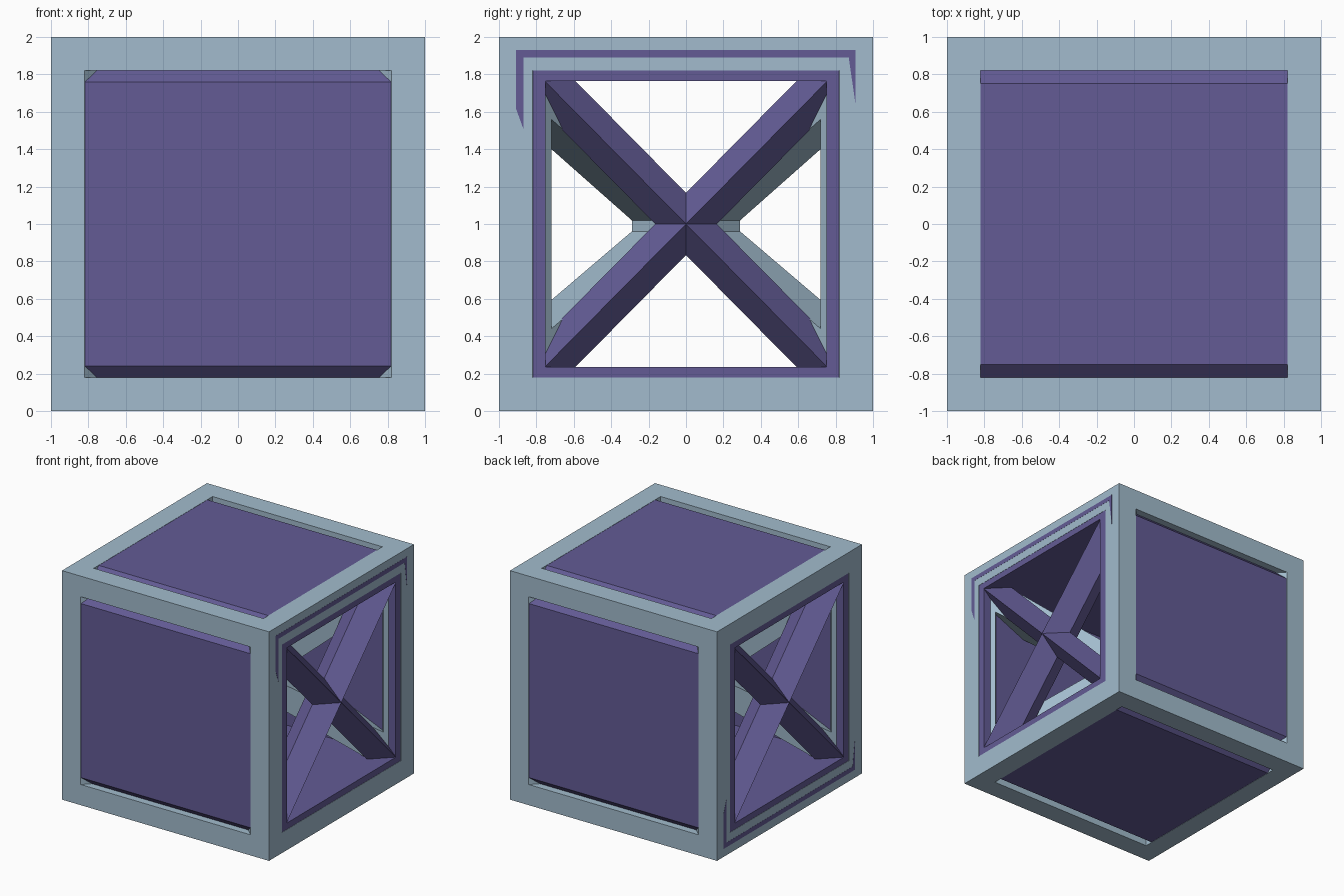
import bpy, bmesh
from mathutils import Vector

if "Cube" in bpy.data.objects:
    bpy.data.objects.remove(bpy.data.objects["Cube"])


def material(name, rgb):
    m = bpy.data.materials.new(name)
    m.diffuse_color = (*rgb, 1)
    m.use_nodes = True
    m.node_tree.nodes["Principled BSDF"].inputs["Base Color"].default_value = m.diffuse_color
    return m


BLUE = material("pale steel blue", (0.36, 0.50, 0.61))
PURPLE = material("muted purple", (0.125, 0.105, 0.30))


def finish(bm, name, mat):
    bmesh.ops.recalc_face_normals(bm, faces=bm.faces)
    me = bpy.data.meshes.new(name)
    bm.to_mesh(me)
    bm.free()
    me.materials.append(mat)
    ob = bpy.data.objects.new(name, me)
    bpy.context.collection.objects.link(ob)
    return ob


def prism(bm, pts, offset):
    """Extrude a closed polygon by an offset vector into a solid."""
    off = Vector(offset)
    a = [bm.verts.new(Vector(p)) for p in pts]
    b = [bm.verts.new(Vector(p) + off) for p in pts]
    bm.faces.new(a)
    bm.faces.new(b[::-1])
    for i in range(len(a)):
        j = (i + 1) % len(a)
        bm.faces.new((a[i], a[j], b[j], b[i]))


SIGNS = (-1, 1)

# outer frame: horizontal bars along x and y, shown at top and bottom
bm = bmesh.new()
for s in SIGNS:
    for z in (0, 1.82):
        prism(bm, [(-1, s, z), (-1, s * .82, z), (-1, s * .82, z + .18), (-1, s, z + .18)], (2, 0, 0))
        prism(bm, [(s, -.82, z), (s * .82, -.82, z), (s * .82, -.82, z + .18), (s, -.82, z + .18)], (0, 1.64, 0))
finish(bm, "frame_rails", BLUE)

# corner posts, whose inner sides run diagonally inwards
bm = bmesh.new()
for sx in SIGNS:
    for sy in SIGNS:
        plan = [(1, 1), (1, .82), (.90, .72), (.72, .90), (.82, 1)]
        prism(bm, [(sx * x, sy * y, .18) for x, y in plan], (0, 0, 1.64))
finish(bm, "corner_posts", BLUE)

# inner braces running from the corners to the centre
bm = bmesh.new()
for sx in SIGNS:
    for sy in SIGNS:
        for sz, tip in ((1, .02), (-1, .04)):
            side = [(0, -.01), (0, .06), (.75, .81), (.83, .81),
                    (.83, .577), (.81, .56), (.2, tip), (.2, -.01)]
            pts = [(sx * (u + .09), sy * (u - .09), 1 + sz * h) for u, h in side]
            prism(bm, pts, (-.18 * sx, .18 * sy, 0))
finish(bm, "inner_braces", BLUE)

# purple body: eight-sided tube along x with a square bore
X = .998
outer, inner = [], []
for y, z in ((1, 1), (-1, 1), (-1, -1), (1, -1)):
    corner = [(X * y, .76 * z), (.75 * y, X * z)]
    outer += corner if y * z > 0 else corner[::-1]
    inner += [(.75 * y, .765 * z)] * 2
bm = bmesh.new()
rings = [[bm.verts.new((x, y, 1 + z)) for y, z in sec]
         for x, sec in ((-X, outer), (X, outer), (X, inner), (-X, inner))]
for r in range(4):
    a, b = rings[r], rings[(r + 1) % 4]
    for i in range(8):
        j = (i + 1) % 8
        bm.faces.new((a[i], a[j], b[j], b[i]))
bmesh.ops.remove_doubles(bm, verts=bm.verts, dist=.0005)
finish(bm, "panel_tube", PURPLE)

# crossed diamond beams in both open ends
bm = bmesh.new()
for sx in SIGNS:
    for d in SIGNS:
        end = Vector((sx * .833, -.85, 1 - .86 * d))
        across = Vector((0, -d, 1)).normalized() * .117
        deep = Vector((.165, 0, 0))
        prism(bm, [end + across, end + deep, end - across, end - deep], (0, 1.7, 1.72 * d))
finish(bm, "cross_beams", PURPLE)

# thin trim lines on the two open ends
bm = bmesh.new()
line = [(-.91, .62), (-.91, .93), (.905, .93), (.905, .65), (.87, .89), (-.87, .89), (-.87, .51)]
for s in SIGNS:
    prism(bm, [(s * .996, s * y, 1 + s * z) for y, z in line], (s * .005, 0, 0))
finish(bm, "trim_lines", PURPLE)
